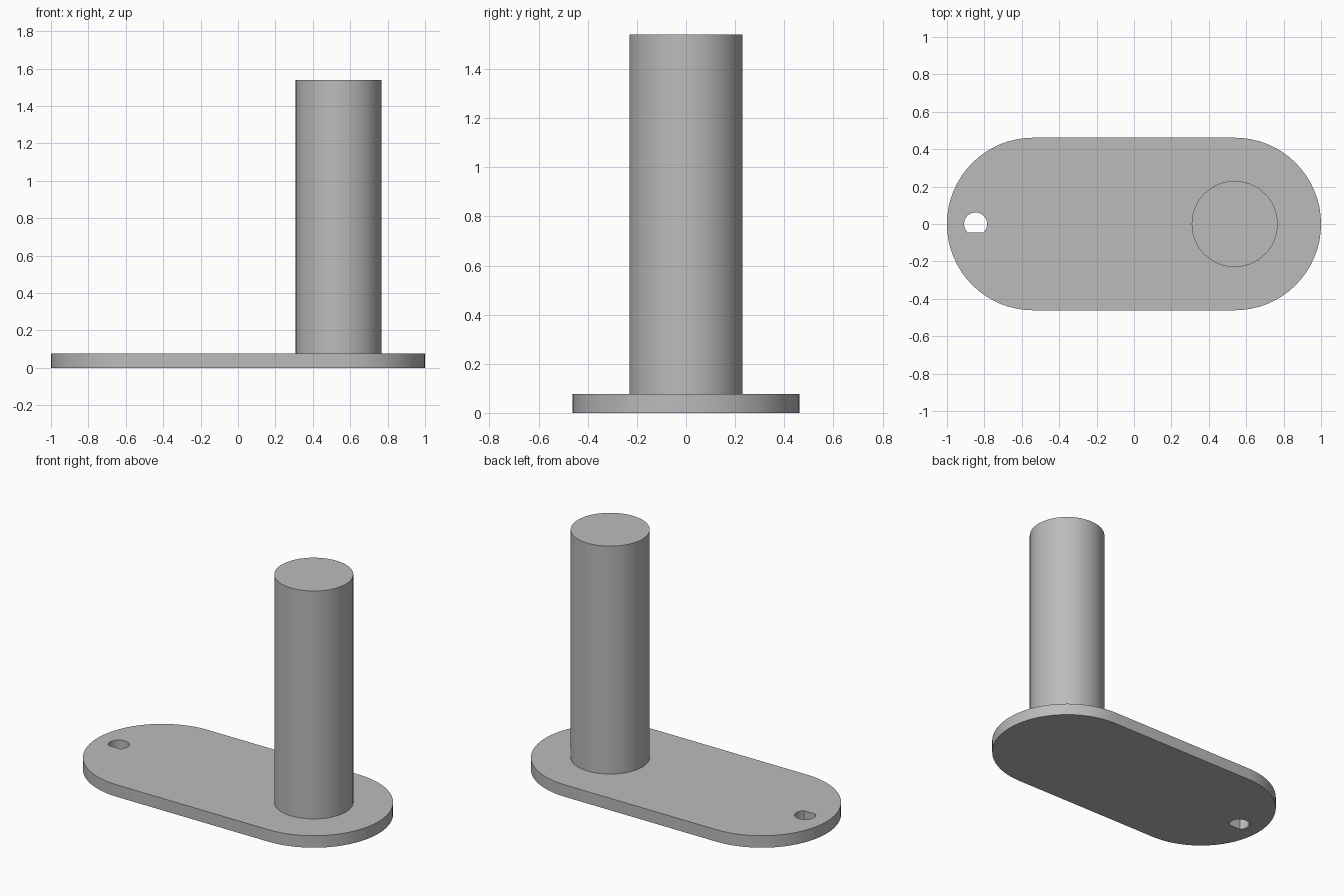
import bpy
import bmesh
from math import pi, sin, cos, asin, radians

cube = bpy.data.objects.get("Cube")
if cube:
    bpy.data.objects.remove(cube, do_unlink=True)

PLATE_R, PLATE_TOP = 0.4615, 0.077
END_X = 1 - PLATE_R
POST_R, POST_TOP = 0.23, 1.54
HOLE_X, HOLE_R, HOLE_FLAT = -0.847, 0.0615, -0.045

grey = bpy.data.materials.new("grey metal")
grey.use_nodes = True
colour = (0.5, 0.5, 0.5, 1)
grey.diffuse_color = colour
grey.node_tree.nodes["Principled BSDF"].inputs["Base Color"].default_value = colour


def arc(cx, r, start, end, steps):
    """Points along an arc centred on (cx, 0)."""
    angles = [start + (end - start) * i / steps for i in range(steps + 1)]
    return [(cx + r * cos(a), r * sin(a)) for a in angles]


def extrude_outline(name, loops, bottom, top):
    """Fill closed outlines (the later ones are holes) and extrude them upward."""
    bm = bmesh.new()
    edges = []
    for loop in loops:
        verts = [bm.verts.new((x, y, bottom)) for x, y in loop]
        edges += [bm.edges.new((v, verts[i - 1])) for i, v in enumerate(verts)]
    if len(loops) == 1:
        bm.faces.new(verts)
    else:
        bmesh.ops.triangle_fill(bm, edges=edges, use_beauty=True)
    result = bmesh.ops.extrude_face_region(bm, geom=bm.faces[:], use_keep_orig=True)
    raised = [g for g in result["geom"] if isinstance(g, bmesh.types.BMVert)]
    bmesh.ops.translate(bm, verts=raised, vec=(0, 0, top - bottom))
    bmesh.ops.recalc_face_normals(bm, faces=bm.faces[:])
    mesh = bpy.data.meshes.new(name)
    bm.to_mesh(mesh)
    bm.free()
    mesh.materials.append(grey)
    obj = bpy.data.objects.new(name, mesh)
    bpy.context.collection.objects.link(obj)
    bpy.ops.object.select_all(action="DESELECT")
    obj.select_set(True)
    bpy.context.view_layer.objects.active = obj
    bpy.ops.object.shade_smooth_by_angle(angle=radians(30))
    return obj


# Base plate: rounded slot shape with a D-shaped through hole
slot = arc(END_X, PLATE_R, -pi / 2, pi / 2, 32) + arc(-END_X, PLATE_R, pi / 2, 3 * pi / 2, 32)
flat_angle = asin(HOLE_FLAT / HOLE_R)
d_hole = arc(HOLE_X, HOLE_R, flat_angle, pi - flat_angle, 32)
extrude_outline("base_plate", [slot, d_hole], 0, PLATE_TOP)

# Post: solid cylinder standing on the plate
circle = arc(END_X, POST_R, 0, 2 * pi, 64)[:-1]
extrude_outline("post", [circle], PLATE_TOP, POST_TOP)
